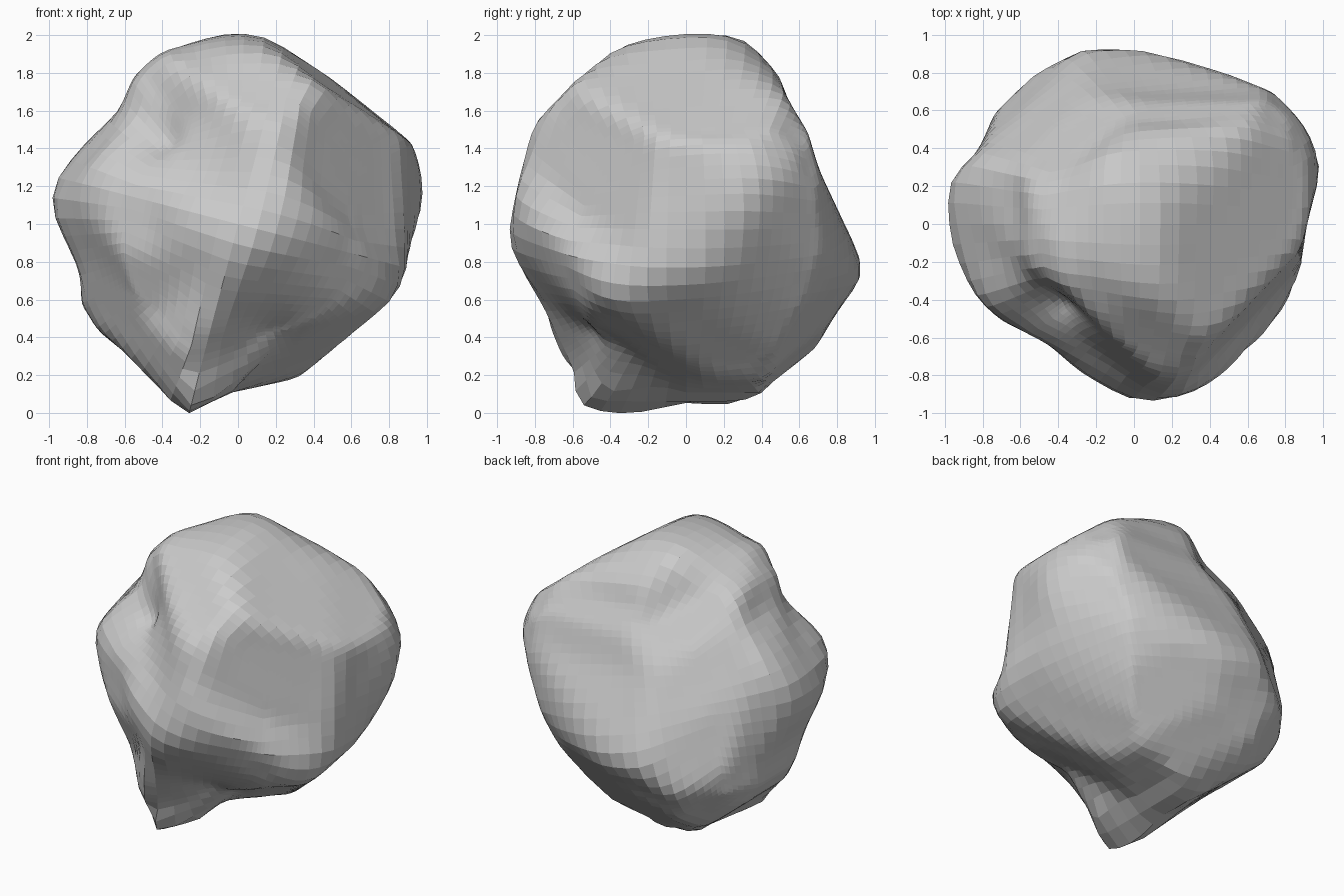
import bpy
import bmesh
from math import cos, sin, radians, exp
from mathutils import Vector, Matrix

# Start clean
if "Cube" in bpy.data.objects:
    bpy.data.objects.remove(bpy.data.objects["Cube"], do_unlink=True)

CENTRE = Vector((0, 0, 1))


def slanted_axes(turn, tilt):
    """Right and up vectors of a profile plane turned about z and tilted."""
    t, e = radians(turn), radians(tilt)
    outward = Vector((sin(t), -cos(t), 0))
    right = Vector((cos(t), sin(t), 0))
    up = Vector((0, 0, 1)) * cos(e) - outward * sin(e)
    return right, up


# Outlines of the boulder, in hundredths of a unit around its centre
front_outline = [
    (10, 100), (22, 95), (60, 75), (75, 65), (90, 47), (98, 20), (98, 10),
    (90, -10), (88, -30), (70, -53), (50, -70), (35, -80), (-10, -90),
    (-20, -100), (-32, -99), (-45, -84), (-68, -65), (-82, -42), (-83, -25),
    (-98, 8), (-97, 22), (-80, 42), (-62, 60), (-55, 77), (-41, 91), (-5, 100)]
side_outline = [
    (15, 100), (28, 98), (42, 92), (49, 78), (53, 66), (64, 48), (70, 28),
    (85, -4), (93, -22), (92, -28), (80, -45), (65, -70), (55, -83),
    (40, -90), (20, -95), (0, -94), (-30, -100), (-64, -96), (-69, -65),
    (-80, -45), (-92, -25), (-93, 0), (-87, 26), (-80, 52), (-60, 73),
    (-48, 89), (-25, 96), (0, 100)]
top_outline = [
    (-27, 94), (-8, 94), (10, 90), (50, 78), (75, 68), (90, 53), (98, 29),
    (89, -6), (88, -23), (75, -50), (62, -68), (50, -79), (25, -90),
    (10, -93), (-5, -91), (-27, -78), (-45, -63), (-70, -50), (-84, -37),
    (-95, -13), (-98, 0), (-97, 23), (-82, 37), (-70, 65), (-45, 86)]
right_shoulder = [
    (11, 99), (18, 98), (27, 90), (57, 73), (89, 57), (94, 38), (101, 10),
    (91, -19), (78, -39), (63, -55), (32, -77), (-11, -77), (-38, -95),
    (-57, -100), (-67, -70), (-67, -42), (-81, -11), (-88, 17), (-84, 38),
    (-57, 61), (-55, 75), (-37, 89), (-12, 94)]
left_shoulder = [
    (14, 100), (50, 76), (53, 59), (61, 39), (86, 11), (87, -6), (72, -35),
    (57, -70), (47, -84), (24, -96), (2, -101), (-20, -95), (-51, -73),
    (-82, -39), (-96, -14), (-102, 14), (-99, 39), (-89, 57), (-51, 75)]
underside = [
    (-22, 98), (28, 94), (34, 91), (43, 67), (65, 42), (83, 9), (93, -26),
    (90, -45), (79, -61), (40, -80), (3, -104), (-22, -113), (-31, -88),
    (-47, -66), (-78, -35), (-90, -12), (-79, 5), (-75, 33), (-71, 64),
    (-47, 86)]

PROFILES = [
    (front_outline, *slanted_axes(0, 0)),
    (side_outline, *slanted_axes(90, 0)),
    (top_outline, Vector((1, 0, 0)), Vector((0, 1, 0))),
    (right_shoulder, *slanted_axes(45, 30)),
    (left_shoulder, *slanted_axes(225, 30)),
    (underside, *slanted_axes(135, -30)),
]

# Worn flats: the way each faces, distance from the centre
FLATS = [
    ((0.61, 0.61, -0.50), 1.02),     # back flank
    ((-0.61, 0.61, 0.50), 0.96),     # broad back face
    ((0.61, -0.61, 0.50), 0.98),     # front flank
    ((0.58, 0.60, 0.55), 1.02),      # back shoulder
    ((-0.60, 0.60, -0.53), 1.00),    # low back corner
]

# Hollows: direction from the centre, angular width, depth
HOLLOWS = [
    ((-0.22, -0.26, 0.78), 0.14, 0.05),    # gully below the summit
    ((-0.41, -0.44, 0.50), 0.18, 0.08),    # gully beside the front ridge
    ((0.15, -0.50, -0.62), 0.22, 0.06),    # undercut beside the keel
]


def reach(profile, direction):
    """Distance along a direction until it meets the extruded profile."""
    outline, right, up = profile
    u = Vector((direction.dot(right), direction.dot(up)))
    best = 9.0
    for i, point in enumerate(outline):
        a = Vector(outline[i - 1]) / 100
        edge = Vector(point) / 100 - a
        turn = u.cross(edge)
        if abs(turn) < 1e-9:
            continue
        along = a.cross(u) / turn
        distance = a.cross(edge) / turn
        if distance > 0 and -1e-6 <= along <= 1 + 1e-6:
            best = min(best, distance)
    return best


def boulder_radius(direction):
    radius = min(reach(p, direction) for p in PROFILES)
    for facing, distance in FLATS:
        slope = direction.dot(Vector(facing).normalized())
        if slope > 0.3:
            radius = min(radius, distance / slope)
    for toward, width, depth in HOLLOWS:
        gap = direction.angle(Vector(toward))
        radius -= depth * exp(-(gap / width) ** 2)
    return radius


def relax(verts, amount):
    """Move each vertex toward (or away from) the middle of its neighbours."""
    moved = []
    for v in verts:
        near = [e.other_vert(v).co for e in v.link_edges]
        middle = sum(near, Vector()) / len(near)
        moved.append(v.co.lerp(middle, amount))
    for v, co in zip(verts, moved):
        v.co = co


# Boulder: a quad ball, its middle grid line along the keel, carved to shape
bm = bmesh.new()
bmesh.ops.create_cube(bm, size=2)
bmesh.ops.subdivide_edges(bm, edges=bm.edges[:], cuts=21, use_grid_fill=True)
lean = Matrix.Rotation(radians(14.5), 3, "Y")
for v in bm.verts:
    v.co = Vector([c * (1.25 - 0.25 * c * c) for c in v.co]).normalized()
    v.co = lean @ v.co
    v.co *= boulder_radius(v.co) * 1.008

# Weather the sharp meeting lines without shrinking, keeping the keel crisp
weathered = [v for v in bm.verts if v.co.z > -0.85 or v.co.x > 0]
for step in range(3):
    relax(weathered, 0.6)
    relax(weathered, -0.55)
bmesh.ops.translate(bm, verts=bm.verts[:], vec=CENTRE)
bmesh.ops.recalc_face_normals(bm, faces=bm.faces[:])

mesh = bpy.data.meshes.new("boulder")
bm.to_mesh(mesh)
bm.free()
boulder = bpy.data.objects.new("boulder", mesh)
bpy.context.collection.objects.link(boulder)

# Stone colour
stone = bpy.data.materials.new("pale_grey_stone")
stone.use_nodes = True
colour = (0.6, 0.6, 0.6, 1)
stone.diffuse_color = colour
stone.node_tree.nodes["Principled BSDF"].inputs["Base Color"].default_value = colour
mesh.materials.append(stone)
